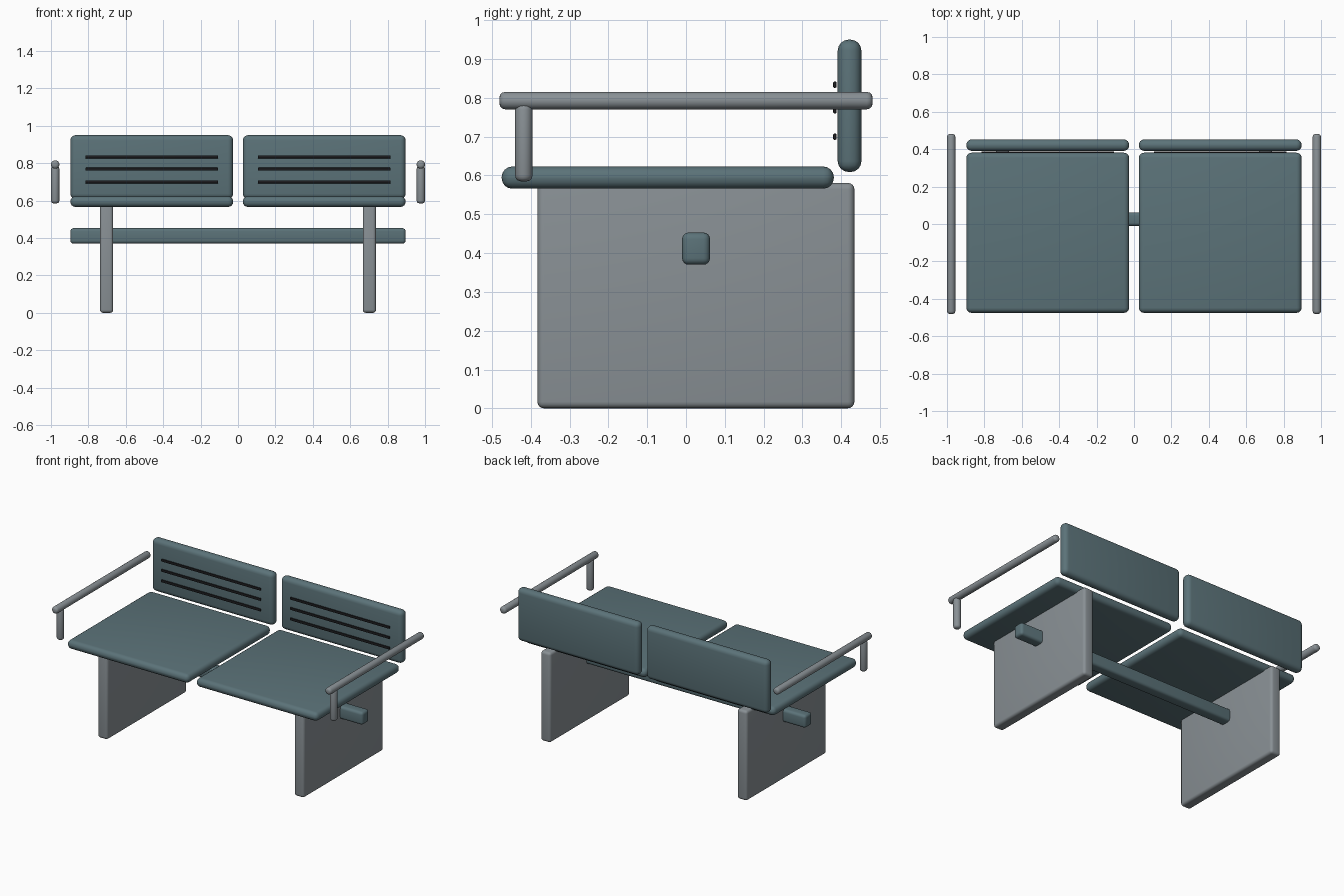
import bpy
import math

cube = bpy.data.objects.get("Cube")
if cube:
    bpy.data.objects.remove(cube, do_unlink=True)


def material(name, r, g, b):
    mat = bpy.data.materials.new(name)
    mat.use_nodes = True
    mat.diffuse_color = (r, g, b, 1)
    mat.node_tree.nodes["Principled BSDF"].inputs["Base Color"].default_value = (r, g, b, 1)
    return mat


TEAL = material("slate teal", 0.105, 0.17, 0.19)
GREY = material("metal grey", 0.25, 0.28, 0.30)
BLACK = material("slot black", 0.012, 0.012, 0.014)


def finish(name, mat, bevel, segments):
    """Round the edges, shade smoothly and colour the active object."""
    ob = bpy.context.object
    ob.name = name
    ob.data.materials.append(mat)
    bpy.ops.object.transform_apply(location=False, rotation=True, scale=True)
    mod = ob.modifiers.new("rounded edges", "BEVEL")
    mod.width = bevel
    mod.segments = segments
    mod.limit_method = "ANGLE"
    mod.angle_limit = math.radians(40)
    bpy.ops.object.modifier_apply(modifier=mod.name)
    bpy.ops.object.shade_smooth_by_angle(angle=math.radians(40))


def box(name, x, y, z, mat, bevel, segments=4):
    """Rounded box given by its (low, high) range on each axis."""
    ranges = (x, y, z)
    bpy.ops.mesh.primitive_cube_add(size=1, location=[(a + b) / 2 for a, b in ranges])
    bpy.context.object.scale = [abs(b - a) for a, b in ranges]
    finish(name, mat, bevel, segments)


def rod(name, location, length, tilt, mat, radius=0.0225, bevel=0.015):
    """Round bar with softened ends."""
    bpy.ops.mesh.primitive_cylinder_add(vertices=24, radius=radius, depth=length,
                                        location=location, rotation=(tilt, 0, 0))
    finish(name, mat, bevel, 3)


for side, s in (("left", 1), ("right", -1)):
    pad = (0.026 * s, 0.896 * s)

    # Seat and backrest
    box(side + "_seat", pad, (-0.475, 0.381), (0.566, 0.623), TEAL, 0.027)
    box(side + "_backrest", pad, (0.391, 0.452), (0.609, 0.95), TEAL, 0.028)

    # Slots on the front of the backrest
    for i, z in enumerate((0.70, 0.768, 0.834)):
        box(f"{side}_back_slot_{i + 1}", (0.106 * s, 0.816 * s), (0.379, 0.388),
            (z - 0.008, z + 0.008), BLACK, 0.003, 2)

    # Panel leg
    box(side + "_leg_panel", (0.667 * s, 0.738 * s), (-0.383, 0.434), (0, 0.581), GREY, 0.017)

    # Armrest rail and its front post
    rod(side + "_armrest_rail", (0.9775 * s, 0, 0.793), 0.962, math.pi / 2, GREY)
    rod(side + "_armrest_post", (0.9775 * s, -0.418, 0.685), 0.2, 0, GREY)

# Beam joining the two legs
box("cross_beam", (-0.896, 0.896), (-0.01, 0.062), (0.37, 0.453), TEAL, 0.017)
